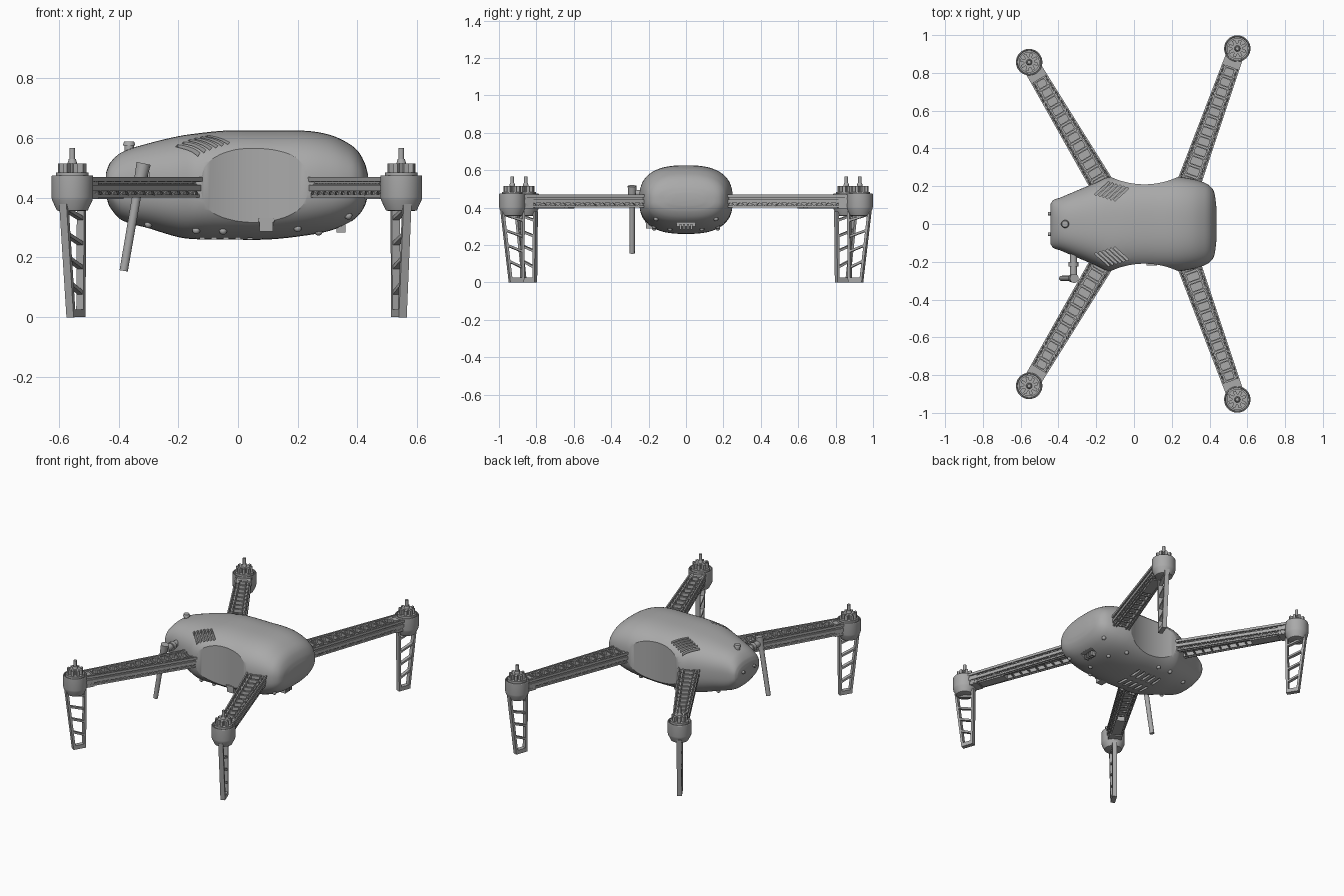
import bpy, bmesh, math
from mathutils import Matrix, Vector

cube = bpy.data.objects.get("Cube")
if cube:
    bpy.data.objects.remove(cube, do_unlink=True)

grey = bpy.data.materials.new("matte grey")
grey.use_nodes = True
grey.diffuse_color = (0.4, 0.4, 0.4, 1)
grey.node_tree.nodes["Principled BSDF"].inputs["Base Color"].default_value = (0.4, 0.4, 0.4, 1)


def finish(name, bm, frame=None, smooth=True):
    if frame:
        bm.transform(frame)
    bmesh.ops.recalc_face_normals(bm, faces=bm.faces)
    mesh = bpy.data.meshes.new(name)
    bm.to_mesh(mesh)
    bm.free()
    mesh.materials.append(grey)
    ob = bpy.data.objects.new(name, mesh)
    bpy.context.collection.objects.link(ob)
    if smooth:
        shade(ob)
    return ob


def shade(ob):
    bpy.ops.object.select_all(action='DESELECT')
    ob.select_set(True)
    bpy.context.view_layer.objects.active = ob
    bpy.ops.object.shade_smooth_by_angle(angle=math.radians(30))


def box(bm, centre, size, turn=0):
    m = Matrix.Translation(centre) @ Matrix.Rotation(turn, 4, 'Z') @ Matrix.Diagonal((*size, 1))
    bmesh.ops.create_cube(bm, size=1, matrix=m)


def beam(bm, p, q, w, h):
    """Bar from p to q, w wide sideways and h deep."""
    p, q = Vector(p), Vector(q)
    d = (q - p).normalized()
    side = d.cross(Vector((0, 0, 1))).normalized()
    m = Matrix((d, side, side.cross(d))).transposed().to_4x4()
    m = Matrix.Translation((p + q) / 2) @ m @ Matrix.Diagonal(((q - p).length, w, h, 1))
    bmesh.ops.create_cube(bm, size=1, matrix=m)


def rod(bm, p, q, r1, r2=None, n=20):
    p, q = Vector(p), Vector(q)
    m = Matrix.Translation((p + q) / 2) @ (q - p).to_track_quat('Z', 'Y').to_matrix().to_4x4()
    bmesh.ops.create_cone(bm, cap_ends=True, segments=n, radius1=r1,
                          radius2=r1 if r2 is None else r2, depth=(q - p).length, matrix=m)


def loft(bm, rings, closed=False):
    rows = [[bm.verts.new(v) for v in ring] for ring in rings]
    pairs = list(zip(rows, rows[1:])) + ([(rows[-1], rows[0])] if closed else [])
    for a, b in pairs:
        for i in range(len(a)):
            j = (i + 1) % len(a)
            bm.faces.new((a[i], a[j], b[j], b[i]))
    if not closed:
        bm.faces.new(rows[0])
        bm.faces.new(rows[-1])


# Body stations: x, half width, top, bottom
STATIONS = [Vector(s) for s in (
    (-.442, .105, .485, .405), (-.43, .125, .515, .37), (-.39, .14, .552, .325),
    (-.3, .178, .582, .298), (-.2, .22, .606, .268), (-.14, .247, .615, .261),
    (-.04, .25, .625, .26), (.1, .25, .625, .26), (.23, .25, .624, .274),
    (.31, .238, .61, .29), (.37, .22, .582, .315), (.405, .198, .552, .342),
    (.427, .16, .51, .378), (.436, .09, .475, .412))]
MID, POWER = .44, 2.6


def section(s, n=72):
    ring = []
    for i in range(n):
        a = math.tau * i / n
        c, v = math.cos(a), math.sin(a)
        h = s[2] - MID if v > 0 else MID - s[3]
        ring.append((s[0], s[1] * math.copysign(abs(c) ** (2 / POWER), c),
                     MID + h * math.copysign(abs(v) ** (2 / POWER), v)))
    return ring


def belly_z(x, y):
    """Height of the underside at a point."""
    for a, b in zip(STATIONS, STATIONS[1:]):
        if a[0] <= x <= b[0]:
            s = a.lerp(b, (x - a[0]) / (b[0] - a[0]))
            return MID - (MID - s[3]) * max(0, 1 - abs(y / s[1]) ** POWER) ** (1 / POWER)


def smooth_stations(steps=4):
    out = []
    for i in range(len(STATIONS) - 1):
        a, b = STATIONS[i], STATIONS[i + 1]
        before, after = STATIONS[max(i - 1, 0)], STATIONS[min(i + 2, len(STATIONS) - 1)]
        span = b[0] - a[0]
        ta = (b - before) * (span / (b[0] - before[0]))
        tb = (after - a) * (span / (after[0] - a[0]))
        for k in range(steps):
            t = k / steps
            out.append(a * (2*t**3 - 3*t*t + 1) + ta * (t**3 - 2*t*t + t)
                       + b * (3*t*t - 2*t**3) + tb * (t**3 - t*t))
    return out + [STATIONS[-1]]


bm = bmesh.new()
loft(bm, [section(s) for s in smooth_stations()])
body = finish("body_shell", bm, smooth=False)

# Cutters: waist scoops, shoulder vents, belly slots, nose port
bm = bmesh.new()
for side in (-1, 1):
    rod(bm, (.055, side * .634, 0), (.055, side * .634, 1), .424, n=160)
    for i in range(6):
        box(bm, (-.168 + .02 * i, side * (.188 - .006 * i), .63), (.1, .011, .2), side * math.radians(42))
    for i in range(5):
        box(bm, (-.12 + .04 * i, side * .06, .26), (.016, .08, .03))
box(bm, (.375, 0, .3), (.08, .1, .042))
cutter = finish("body_cutter", bm, smooth=False)
cutter.hide_render = True
mod = body.modifiers.new("cuts", 'BOOLEAN')
mod.operation, mod.solver, mod.object = 'DIFFERENCE', 'EXACT', cutter
bpy.context.view_layer.update()
body.data = bpy.data.meshes.new_from_object(body.evaluated_get(bpy.context.evaluated_depsgraph_get()))
body.modifiers.clear()
bpy.data.objects.remove(cutter, do_unlink=True)
shade(body)

# Small fittings on the body
bm = bmesh.new()
for side in (-1, 1):
    for x, y in ((.37, .16), (.27, .085), (.2, .17), (-.05, .17), (-.14, .17), (-.3, .1)):
        bmesh.ops.create_uvsphere(bm, u_segments=12, v_segments=8, radius=.013,
                                  matrix=Matrix.Translation((x, side * y, belly_z(x, side * y))))
    rod(bm, (-.425, side * .055, .45), (-.455, side * .055, .45), .009)
finish("body_studs", bm)
bm = bmesh.new()
box(bm, (.095, -.19, .31), (.045, .05, .045))
box(bm, (.095, -.195, .325), (.055, .05, .012))
finish("side_port", bm)
bm = bmesh.new()
for i in range(4):
    box(bm, (.345, -.03 + .02 * i, .298), (.03, .01, .03))
finish("nose_port_pins", bm)
bm = bmesh.new()
rod(bm, (-.365, 0, .54), (-.365, 0, .575), .016)
rod(bm, (-.365, 0, .575), (-.365, 0, .588), .021, .017)
finish("top_button", bm)

# Antenna hinged on the right rear flank
bm = bmesh.new()
rod(bm, (-.32, -.14, .475), (-.32, -.27, .475), .019)
rod(bm, (-.32, -.2, .475), (-.32, -.225, .475), .026)
rod(bm, (-.316, -.288, .515), (-.332, -.288, .44), .024, .019)
rod(bm, (-.332, -.288, .45), (-.383, -.288, .155), .015, .014)
finish("antenna", bm)


def octagon(u, a, b, z):
    c = .35 * a
    pts = ((a, b - c), (a - c, b), (c - a, b), (-a, b - c), (-a, c - b), (c - a, -b), (a - c, -b), (a, c - b))
    return [(u + x, y, z) for x, y in pts]


def build_arm(name, frame, length, cells=13):
    half = lambda u: .042 + .018 * -u / length
    start, end = -length, -.05
    step = (end - start) / cells
    bm = bmesh.new()
    # Deck between the windows
    loft(bm, [[(u, -.8 * half(u), .426), (u, .8 * half(u), .426),
               (u, .8 * half(u), .446), (u, -.8 * half(u), .446)] for u in (start, end)])
    for s in (-1, 1):
        for k, z, w, h in ((1, .462, .008, .016), (.66, .456, .007, .018),
                           (.95, .433, .008, .02), (.85, .406, .008, .01), (.55, .414, .008, .026)):
            beam(bm, (start, s * k * half(start), z), (end, s * k * half(end), z), w, h)
    for i in range(cells):
        u = start + step * (i + .5)
        a, b, h = step * .43, half(u) * .64, half(u)
        loft(bm, [octagon(u, a, b, .44), octagon(u, a, b, .468),
                  octagon(u, a - .006, b - .006, .468), octagon(u, a - .006, b - .006, .44)], True)
        lo, hi = u - step / 2, u + step / 2
        for s in (-1, 1):
            # Zigzag trusses on the top edge, the flank and below
            for e in (lo, hi):
                beam(bm, (e, s * .66 * h, .459), (u, s * h, .459), .006, .012)
                beam(bm, (e, s * .93 * h, .43), (u, s * .85 * h, .406), .006, .006)
        beam(bm, (lo, -.85 * h, .407), (lo, .85 * h, .407), .008, .008)
    # Controller housing under the outer end
    box(bm, (-.2, 0, .411), (.17, .06, .03))
    box(bm, (-.07, 0, .43), (.07, .08, .07))
    finish(name, bm, frame)


def build_pod(name, frame):
    bm = bmesh.new()
    profile = ((.042, .355), (.052, .358), (.068, .392), (.07, .402), (.07, .472),
               (.068, .475), (.063, .475), (.061, .455))
    loft(bm, [[(r * math.cos(math.tau * i / 40), r * math.sin(math.tau * i / 40), z)
               for i in range(40)] for r, z in profile])
    finish(name + "_pod", bm, frame)
    bm = bmesh.new()
    rod(bm, (0, 0, .45), (0, 0, .484), .055, n=32)
    rod(bm, (0, 0, .484), (0, 0, .515), .028, n=24)
    rod(bm, (0, 0, .515), (0, 0, .53), .016, .012)
    rod(bm, (0, 0, .5), (0, 0, .567), .0095)
    for i in range(8):
        a = math.tau * i / 8
        d = Vector((math.cos(a), math.sin(a), 0))
        box(bm, d * .036 + Vector((0, 0, .497)), (.022, .016, .034), a)
    finish(name + "_motor", bm, frame)


def build_leg(name, frame):
    outer = lambda z: .008 + .125 * z
    inner = lambda z: -.056 - .012 * z
    bm = bmesh.new()
    beam(bm, (outer(0), 0, 0), (outer(.38), 0, .38), .028, .014)
    beam(bm, (inner(0), 0, 0), (inner(.38), 0, .38), .028, .014)
    for z in (.1, .185, .265, .35):
        beam(bm, (inner(z - .02), 0, z - .02), (outer(z + .015), 0, z + .015), .022, .012)
    loft(bm, [[(inner(z) - .007, -.014, z), (outer(z) + .007, -.014, z),
               (outer(z) + .007, .014, z), (inner(z) - .007, .014, z)] for z in (0, .025)])
    finish(name, bm, frame)


# Four arms, each with a motor pod and a landing leg
for end, motor, root in (("rear", (-.555, .857), (-.165, .2)), ("front", (.547, .929), (.285, .2))):
    for label, s in (("left", 1), ("right", -1)):
        tip = Vector((motor[0], s * motor[1]))
        way = tip - Vector((root[0], s * root[1]))
        frame = Matrix.Translation((*tip, 0)) @ Matrix.Rotation(math.atan2(way.y, way.x), 4, 'Z')
        tag = f"{end}_{label}"
        build_arm(tag + "_arm", frame, way.length)
        build_pod(tag, frame)
        build_leg(tag + "_leg", frame)
